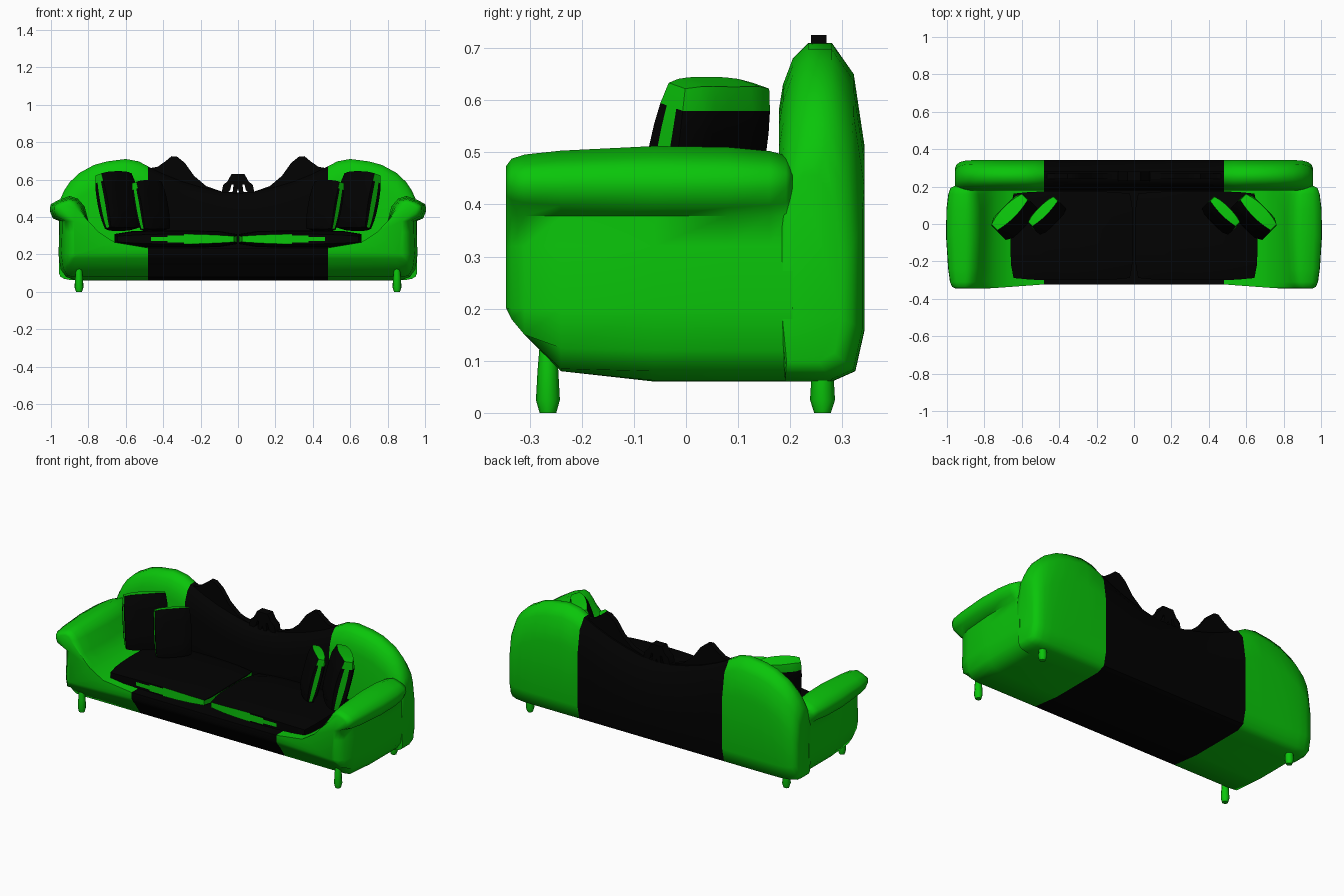
import bpy, bmesh, math
from mathutils import Matrix, Vector

if "Cube" in bpy.data.objects:
    bpy.data.objects.remove(bpy.data.objects["Cube"])


def material(name, color):
    m = bpy.data.materials.new(name)
    m.diffuse_color = color
    m.use_nodes = True
    m.node_tree.nodes["Principled BSDF"].inputs["Base Color"].default_value = m.diffuse_color
    return m


GREEN = material("green_fabric", (0.003, 0.56, 0.003, 1))
BLACK = material("black_fabric", (0.0005, 0.0005, 0.0005, 1))


def finish(name, bm, mats, angle=40):
    bmesh.ops.remove_doubles(bm, verts=bm.verts, dist=0.0005)
    bmesh.ops.recalc_face_normals(bm, faces=bm.faces)
    me = bpy.data.meshes.new(name)
    bm.to_mesh(me)
    bm.free()
    for m in mats:
        me.materials.append(m)
    for p in me.polygons:
        p.use_smooth = True
    me.set_sharp_from_angle(angle=math.radians(angle))
    ob = bpy.data.objects.new(name, me)
    bpy.context.collection.objects.link(ob)
    return ob


def loft(name, rings, mat, angle=40):
    """Skin a list of equal closed rings and cap both ends."""
    bm = bmesh.new()
    vs = [[bm.verts.new(p) for p in r] for r in rings]
    n = len(vs[0])
    for a, b in zip(vs, vs[1:]):
        for i in range(n):
            j = (i + 1) % n
            bm.faces.new((a[i], a[j], b[j], b[i]))
    bm.faces.new(vs[0])
    bm.faces.new(vs[-1])
    return finish(name, bm, [mat], angle)


def lerp_table(t, table):
    for (a, u), (b, v) in zip(table, table[1:]):
        if t <= b:
            return u + (v - u) * max(0, t - a) / (b - a)
    return table[-1][1]


# Underside rises towards the front
UNDER = [(-0.345, 0.2), (-0.33, 0.17), (-0.24, 0.08), (-0.06, 0.06), (0.3, 0.06)]
# Depth stations: y, narrowing of the body corner, shrink of the scroll
STATIONS = [(-0.345, 0.5, 0.5), (-0.335, 0.36, 0.3), (-0.31, 0.22, 0.18), (-0.24, 0.09, 0.07),
            (-0.06, 0, -0.06), (0.08, 0, -0.03), (0.16, 0, 0.08), (0.192, 0, 0.2), (0.204, 0, 0.45)]


def base_rings(profile, s):
    rings = []
    for y, k, roll in STATIONS:
        ring = []
        for x, z in profile:
            w = min(1, max(0, (abs(x) - 0.48) / 0.3))
            yy = y + (0.022 * (1 - w) if y < -0.3 else 0)
            if z > 0.38:
                px, pz = x + (0.91 - x) * roll, z + (0.44 - z) * roll
            else:
                # The underside corner is cut back more than the upper body
                px = x - max(0, x - 0.8) * k
                pz = z + (0.05 * k if x > 0.85 and z < 0.13 else 0)
            ring.append((s * px, yy, max(pz, lerp_table(y, UNDER))))
        rings.append(ring)
    return rings


# Side profile of the backrest for a given top height
def back_ring(x, h, k=1.0):
    pts = [(0.19, 0.06), (0.178, 0.16), (0.178, h - 0.13), (0.186, h - 0.08),
           (0.205, h - 0.03), (0.235, h), (0.28, h), (0.322, h - 0.06),
           (0.343, h - 0.2), (0.343, 0.16), (0.325, 0.08), (0.28, 0.06)]
    return [(x, 0.2 + (y - 0.2) * k, 0.3 + (z - 0.3) * (0.5 + 0.5 * k)) for y, z in pts]


# Scrolled arm with the seat end below it
ARM = [(0.48, 0.06), (0.87, 0.062), (0.92, 0.08), (0.948, 0.12), (0.96, 0.2), (0.955, 0.32),
       (0.955, 0.378), (0.985, 0.395), (1.0, 0.43), (0.998, 0.465), (0.96, 0.487),
       (0.9, 0.508), (0.86, 0.495), (0.825, 0.455), (0.8, 0.379), (0.745, 0.32),
       (0.66, 0.265), (0.48, 0.235)]
BACK_END = [(0.48, 0.67, 1), (0.53, 0.697, 1), (0.6, 0.71, 1), (0.7, 0.697, 1),
            (0.77, 0.678, 1), (0.85, 0.635, 0.995), (0.9, 0.59, 0.97),
            (0.93, 0.55, 0.92), (0.95, 0.515, 0.82), (0.957, 0.485, 0.68)]

for s, side in ((-1, "left"), (1, "right")):
    loft(side + "_arm", base_rings(ARM, s), GREEN, 60)
    loft(side + "_back_end", [back_ring(s * x, h, k) for x, h, k in BACK_END], GREEN, 60)

# Black centre of base and backrest
loft("base_centre", base_rings([(-0.48, 0.06), (0.48, 0.06), (0.48, 0.235), (-0.48, 0.235)], 1), BLACK)
DIP = [(0, 0.53), (0.1, 0.538), (0.2, 0.56), (0.3, 0.59), (0.4, 0.63), (0.48, 0.67)]
loft("back_centre", [back_ring(x, h) for x, h in
                     [(-x, h) for x, h in DIP[:0:-1]] + DIP], BLACK, 50)


# Flat carved plates along the top of the backrest
def plate(name, outline, y0, y1, s):
    loft(name, [[(s * x, y, z) for x, z in outline] for y in (y0, y1)], BLACK)


CREST = [(0, 0.45), (0.47, 0.5), (0.48, 0.66), (0.43, 0.668), (0.385, 0.7), (0.355, 0.725),
         (0.325, 0.722), (0.285, 0.69), (0.235, 0.62), (0.17, 0.565), (0.09, 0.537), (0, 0.532)]
FINIAL = [(0, 0.63), (0.035, 0.63), (0.055, 0.592), (0.08, 0.57), (0.088, 0.525),
          (0.06, 0.525), (0.042, 0.545), (0.034, 0.575), (0.024, 0.572),
          (0.03, 0.525), (0.01, 0.525), (0, 0.55)]
for s, side in ((-1, "left"), (1, "right")):
    plate(side + "_crest", CREST, 0.24, 0.27, s)
    plate(side + "_finial", FINIAL, 0.23, 0.28, s)


def padded(name, size, axis, edge, matrix, is_green, crown=0.5):
    """Padded block: thin at the rim, thick in the middle along one axis."""
    bm = bmesh.new()
    bmesh.ops.create_cube(bm, size=2)
    bmesh.ops.subdivide_edges(bm, edges=bm.edges, cuts=6, use_grid_fill=True)
    others = [i for i in range(3) if i != axis]
    bm.normal_update()
    for f in bm.faces:
        f.material_index = int(is_green(f.normal.copy(), f.calc_center_median()))
    for v in bm.verts:
        u, w = (v.co[i] for i in others)
        rim = edge * (0.7 + 0.5 * (1 - (u * w) ** 2))
        fat = rim + (1 - rim) * ((1 - u ** 4) * (1 - w ** 4)) ** crown
        v.co[axis] *= fat
        v.co[others[0]] = u * (1 - 0.05 * w ** 4)
        v.co[others[1]] = w * (1 - 0.05 * u ** 4)
        v.co = Vector([c * d / 2 for c, d in zip(v.co, size)])
    bm.transform(matrix)
    return finish(name, bm, [BLACK, GREEN], 45)


for s, side in ((-1, "left"), (1, "right")):
    # Seat cushion with a lens-shaped green strip in front
    padded(side + "_seat_cushion", (0.655, 0.475, 0.09), 2, 0.5,
           Matrix.Translation((s * 0.333, -0.063, 0.282)),
           lambda n, c: (n.x * s < -0.5 and abs(c.z) < 0.7) or
           (n.y < -0.5 and abs(c.z) < 0.95 - 0.9 * max(0, c.x * s + 0.2)
            and c.x * s < 0.5))
    # Leaning pillows, black faces with green tops and side piping
    for part, loc, size in (("outer", (0.64, 0.038, 0.485), (0.24, 0.11, 0.31)),
                            ("inner", (0.465, 0.045, 0.46), (0.2, 0.08, 0.27))):
        m = (Matrix.Translation((s * loc[0], loc[1], loc[2]))
             @ Matrix.Rotation(-s * math.radians(45), 4, 'Z')
             @ Matrix.Rotation(math.radians(-14), 4, 'X'))
        padded(f"{side}_{part}_pillow", size, 1, 0.6, m,
               lambda n, c: n.z > 0.5 or abs(n.x) > 0.5 and (c.z > 0.7 or abs(c.y) < 0.5)
               or n.y > 0.5 and c.z > 0.8)
    # Turned legs
    for part, y, prof in (
            ("front", -0.265, [(0, 0.016), (0.025, 0.023), (0.08, 0.02), (0.14, 0.015), (0.165, 0.008)]),
            ("back", 0.262, [(0, 0.016), (0.025, 0.024), (0.09, 0.02)])):
        rings = [[(s * 0.85 + r * math.cos(i * math.pi / 4),
                   y + r * math.sin(i * math.pi / 4), z) for i in range(8)] for z, r in prof]
        loft(f"{side}_{part}_leg", rings, GREEN, 50)
